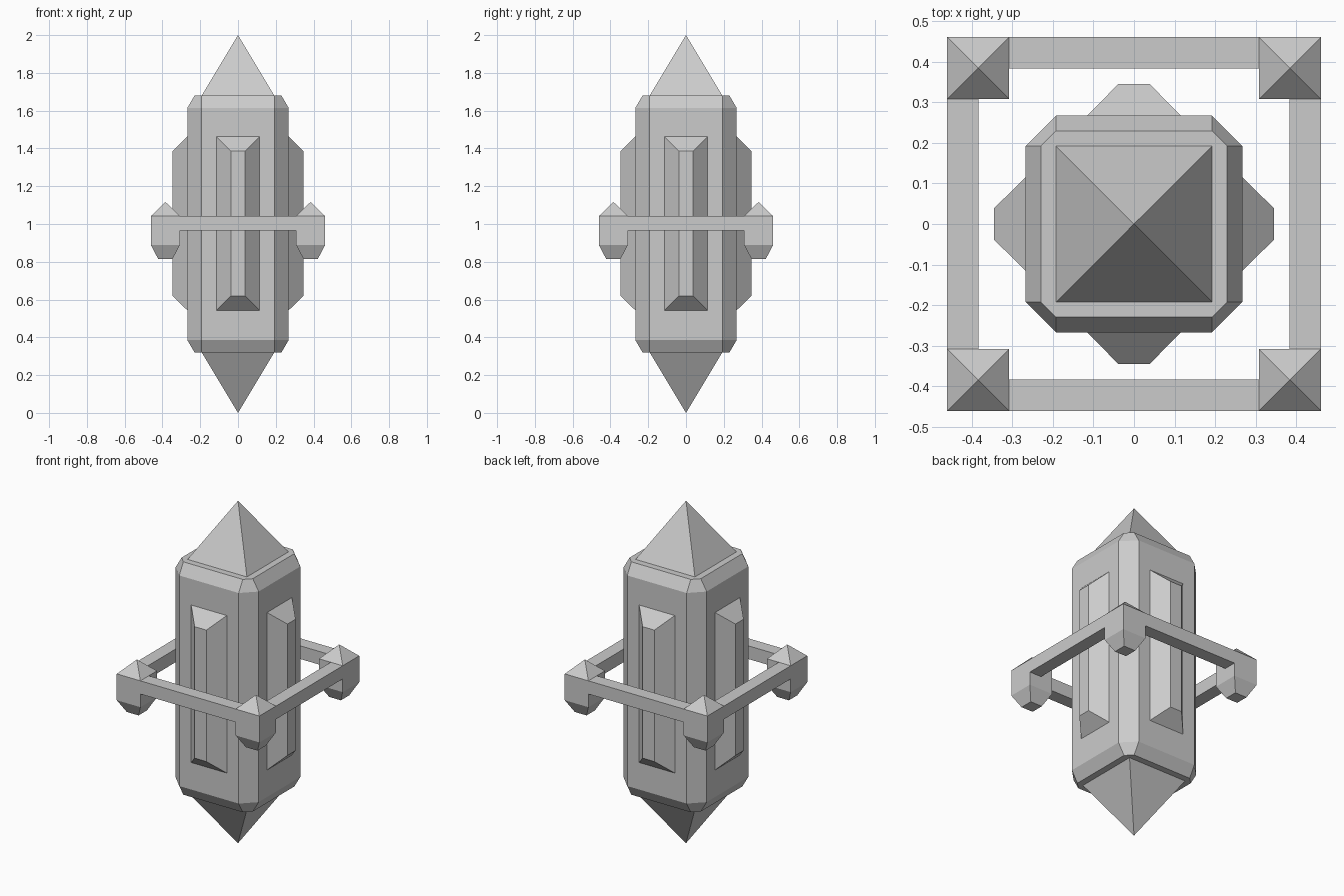
import bpy
import bmesh
from math import pi
from mathutils import Matrix, Vector

cube = bpy.data.objects.get("Cube")
if cube:
    bpy.data.objects.remove(cube, do_unlink=True)

# Single stone grey colour
GREY = (0.6, 0.6, 0.6, 1.0)
stone = bpy.data.materials.new("stone_grey")
stone.use_nodes = True
stone.diffuse_color = GREY
stone.node_tree.nodes["Principled BSDF"].inputs["Base Color"].default_value = GREY


def rect(hx, hy, z):
    return [Vector((sx * hx, sy * hy, z)) for sx, sy in ((-1, -1), (1, -1), (1, 1), (-1, 1))]


def octagon(outer, flat, z):
    """Square with cut corners: faces at 'outer', each face half as wide as 'flat'."""
    ring = []
    for i in range(4):
        turn = Matrix.Rotation(i * pi / 2, 3, "Z")
        ring += [turn @ Vector((outer, s * flat, z)) for s in (-1, 1)]
    return ring


def loft(name, rings, matrix=None):
    """Flat-faced solid through stacked rings; a one-point ring makes a tip."""
    bm = bmesh.new()
    loops = [[bm.verts.new(p) for p in ring] for ring in rings]
    for low, high in zip(loops, loops[1:]):
        n = max(len(low), len(high))
        for i in range(n):
            j = (i + 1) % n
            if len(high) == 1:
                bm.faces.new((low[i], low[j], high[0]))
            elif len(low) == 1:
                bm.faces.new((low[0], high[j], high[i]))
            else:
                bm.faces.new((low[i], low[j], high[j], high[i]))
    for loop in (loops[0], loops[-1]):
        if len(loop) > 1:
            bm.faces.new(loop)
    if matrix:
        bm.transform(matrix)
    bmesh.ops.recalc_face_normals(bm, faces=bm.faces)
    mesh = bpy.data.meshes.new(name)
    bm.to_mesh(mesh)
    bm.free()
    mesh.materials.append(stone)
    obj = bpy.data.objects.new(name, mesh)
    bpy.context.collection.objects.link(obj)
    return obj


# Central column with chamfered edges
loft("core_column", [octagon(0.23, 0.192, 0.32), octagon(0.268, 0.192, 0.385),
                     octagon(0.268, 0.192, 1.615), octagon(0.23, 0.192, 1.68)])

# Pointed ends
loft("top_spike", [rect(0.192, 0.192, 1.68), [Vector((0, 0, 2))]])
loft("bottom_spike", [[Vector((0, 0, 0))], rect(0.192, 0.192, 0.32)])

# Raised panel on each side, and the square ring of bars and corner posts
stand_up = Matrix.Translation((0, 0, 1.003)) @ Matrix.Rotation(pi / 2, 4, "X")
for i, side in enumerate(("front", "left", "back", "right")):
    turn = Matrix.Rotation(i * pi / 2, 4, "Z")
    loft(side + "_panel", [rect(0.116, 0.461, 0.267), rect(0.038, 0.384, 0.346)],
         turn @ stand_up)
    loft(side + "_bar", [rect(0.308, 0.0385, 0.965), rect(0.308, 0.0385, 1.042)],
         turn @ Matrix.Translation((0, -0.4225, 0)))
    loft(side + "_corner_post",
         [rect(0.038, 0.038, 0.815), rect(0.0765, 0.0765, 0.888),
          rect(0.0765, 0.0765, 1.042), [Vector((0, 0, 1.117))]],
         turn @ Matrix.Translation((0.3845, -0.3845, 0)))
